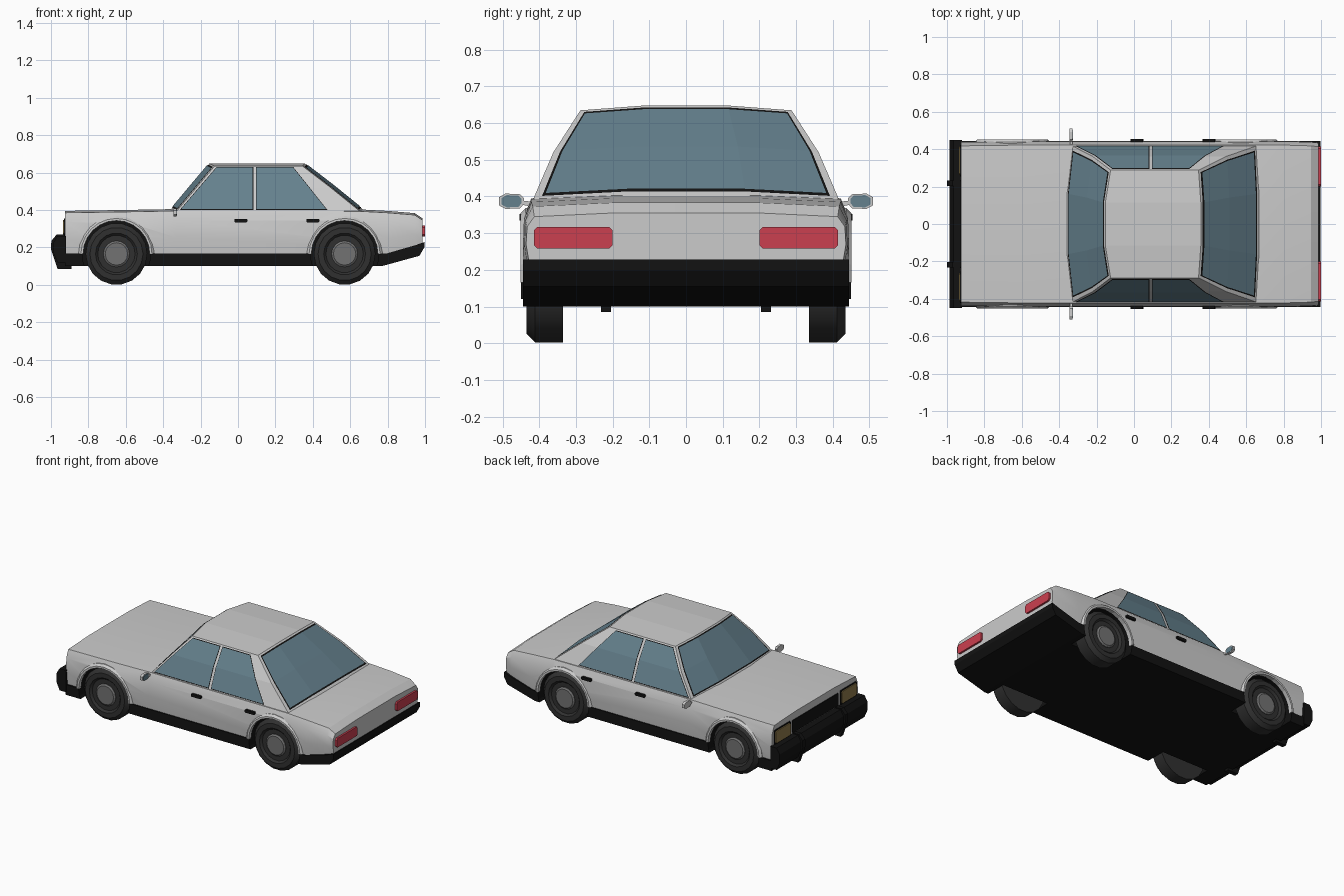
import bpy, bmesh, math
from mathutils import Vector

if "Cube" in bpy.data.objects:
    bpy.data.objects.remove(bpy.data.objects["Cube"])


def material(name, rgb):
    m = bpy.data.materials.new(name)
    m.diffuse_color = (*rgb, 1)
    m.use_nodes = True
    m.node_tree.nodes["Principled BSDF"].inputs["Base Color"].default_value = m.diffuse_color
    return m


BLACK = material("black_trim", (0.006, 0.006, 0.006))
RUBBER = material("rubber", (0.03, 0.03, 0.03))
HUB = material("hub_grey", (0.17, 0.17, 0.17))
GLASS = material("glass", (0.13, 0.22, 0.27))
RED = material("tail_red", (0.6, 0.05, 0.08))
AMBER = material("lamp_amber", (0.28, 0.2, 0.07))


def mesh(name, verts, faces, mat=None, smooth=False, closed=True):
    bm = bmesh.new()
    vs = [bm.verts.new(v) for v in verts]
    for f in faces:
        bm.faces.new([vs[i] for i in f])
    if closed:
        bmesh.ops.recalc_face_normals(bm, faces=bm.faces[:])
    me = bpy.data.meshes.new(name)
    bm.to_mesh(me)
    bm.free()
    ob = bpy.data.objects.new(name, me)
    bpy.context.collection.objects.link(ob)
    if mat:
        me.materials.append(mat)
    if smooth:
        bpy.ops.object.select_all(action='DESELECT')
        ob.select_set(True)
        bpy.context.view_layer.objects.active = ob
        bpy.ops.object.shade_smooth_by_angle(angle=math.radians(25))
    return ob


def loft(name, rings, mat=None, smooth=False, wrap=False):
    """Skin equal-length closed rings; cap the ends unless wrapped."""
    n, k = len(rings[0]), len(rings)
    faces = [(i * n + j, i * n + (j + 1) % n, (i + 1) % k * n + (j + 1) % n, (i + 1) % k * n + j)
             for i in range(k if wrap else k - 1) for j in range(n)]
    if not wrap:
        faces += [tuple(range(n)), tuple(range((k - 1) * n, k * n))]
    return mesh(name, [v for r in rings for v in r], faces, mat, smooth)


def prism(name, pts, axis, a, b, mat=None):
    """Extrude a 2D outline along x (outline y,z) or y (outline x,z)."""
    put = (lambda p, t: (t, p[0], p[1])) if axis == 'x' else (lambda p, t: (p[0], t, p[1]))
    return loft(name, [[put(p, t) for p in pts] for t in (a, b)], mat)


def circle(cx, cz, r, n, start=0.0):
    return [(cx + r * math.cos(start + math.tau * i / n), cz + r * math.sin(start + math.tau * i / n))
            for i in range(n)]


def hexa(y0, y1, z0, z1, c):
    """Rectangle with clipped corners."""
    return [(y0 + c, z0), (y1 - c, z0), (y1, z0 + c), (y1, z1 - c), (y1 - c, z1),
            (y0 + c, z1), (y0, z1 - c), (y0, z0 + c)]


# Lower body: half sections mirrored across the centre line
def section(x, zb, zt, s):
    half = [(0.437, 0), (0.445, 0.38), (0.442, 0.78), (0.422, 1)]
    pts = [(y * s, zb + f * (zt - zb)) for y, f in half] + [(0.2, zt + 0.01)]
    return [(x, y, z) for y, z in pts] + [(x, -y, z) for y, z in reversed(pts)]


body = loft("body", [section(*s) for s in (
    (-0.925, 0.165, 0.385, 0.99), (-0.6, 0.165, 0.39, 1), (-0.33, 0.165, 0.395, 1),
    (0.65, 0.165, 0.393, 1), (0.8, 0.165, 0.385, 1), (0.945, 0.205, 0.373, 0.99),
    (0.987, 0.222, 0.345, 0.98))], None, True)

# Black sill, floor and rear bumper
sill = prism("sill_and_floor", [(-0.925, 0.1), (0.77, 0.1), (0.97, 0.155), (0.996, 0.2),
                                (0.996, 0.228), (0.95, 0.212), (0.79, 0.166), (-0.925, 0.166)],
             'y', -0.444, 0.444, BLACK)

WHEELS = (-0.65, 0.57)
WZ = 0.165
for x in WHEELS:
    for s in (-1, 1):
        # Wheel well cutter
        cut = prism("wheel_well_cutter", circle(x, WZ, 0.183, 24), 'y', s * 0.31, s * 0.5, BLACK)
        cut.hide_render = True
        cut.hide_viewport = True
        for ob in (body, sill):
            m = ob.modifiers.new("wheel_well", 'BOOLEAN')
            m.operation, m.object, m.solver = 'DIFFERENCE', cut, 'EXACT'
            m.material_mode = 'TRANSFER'

        # Tyre with chamfered outer edge, and hub
        prof = [(0.165, 0.335), (0.165, 0.412), (0.142, 0.435), (0.112, 0.435), (0.1, 0.422)]
        loft("tyre", [[(px, s * y, pz) for px, pz in circle(x, WZ, r, 18)] for r, y in prof], RUBBER, True)
        loft("hub", [[(px, s * y, pz) for px, pz in circle(x, WZ, r, 16)]
                     for r, y in ((0.07, 0.415), (0.07, 0.425), (0.06, 0.432))], HUB)

        # Wheel arch lip
        rings = []
        for i in range(13):
            a = math.pi * i / 12
            rings.append([(x + r * math.cos(a), s * y, WZ + r * math.sin(a)) for r, y in
                          ((0.178, 0.425), (0.178, 0.451), (0.19, 0.451), (0.203, 0.438), (0.203, 0.425))])
        loft("wheel_arch", rings)

# Greenhouse: rows of z, half width, front x, rear x
ROWS = ((0.385, 0.42, -0.335, 0.662), (0.52, 0.362, -0.222, 0.495), (0.635, 0.288, -0.125, 0.345))


def row(z):
    a, b = (ROWS[0], ROWS[1]) if z < ROWS[1][0] else (ROWS[1], ROWS[2])
    t = (z - a[0]) / (b[0] - a[0])
    return [p + t * (q - p) for p, q in zip(a, b)]


def end_point(z, u, rear):
    _, w, xf, xr = row(z)
    c = min(1, (1 - abs(u)) / 0.6)
    return Vector(((xr + 0.012 * c) if rear else (xf - 0.028 * c), w * u, z + 0.013 * c))


US = (-1, -0.4, 0.4, 1)
rings = [[end_point(r[0], u, False) for u in US] + [end_point(r[0], u, True) for u in reversed(US)]
         for r in ROWS]
n = 8
faces = [(i * n + j, i * n + (j + 1) % n, (i + 1) * n + (j + 1) % n, (i + 1) * n + j)
         for i in range(2) for j in range(n)]
faces += [tuple(range(n))] + [(16 + j, 17 + j, 22 - j, 23 - j) for j in range(3)]
mesh("cabin", [v for r in rings for v in r], faces)


# Windscreen and rear window, each glass over a slightly larger black seal
def end_glass(name, rear, grow, lift, mat):
    d = Vector((0.62, 0, 0.78) if rear else (-0.75, 0, 0.66)) * lift
    k = 0.93 + grow
    vs = [end_point(z, u * k, rear) + d for z in (0.405 - grow / 3, 0.52, 0.622 + grow / 3)
          for u in (-1, -0.42, 0.42, 1)]
    fs = [(i * 4 + j, i * 4 + j + 1, i * 4 + j + 5, i * 4 + j + 4) for i in range(2) for j in range(3)]
    if not rear:
        fs = [f[::-1] for f in fs]
    mesh(name, vs, fs, mat, closed=False)


for rear, name in ((False, "windscreen"), (True, "rear_window")):
    end_glass(name + "_seal", rear, 0.018, 0.002, BLACK)
    end_glass(name, rear, 0, 0.004, GLASS)


# Side windows: x at bottom and top of the front and rear edges
def side_glass(name, x0, x1, x2, x3, grow, lift, mat):
    zs = (0.402 - grow, 0.52, 0.624 + grow)
    for s in (-1, 1):
        vs = []
        for z in zs:
            t = (z - 0.402) / 0.222
            y = row(z)[1] + lift
            vs += [(x0 + t * (x1 - x0) - grow, s * y, z + lift / 2),
                   (x2 + t * (x3 - x2) + grow, s * y, z + lift / 2)]
        fs = [(0, 1, 3, 2), (2, 3, 5, 4)]
        mesh(name, vs, fs if s < 0 else [f[::-1] for f in fs], mat, closed=False)


for name, xs in (("front_side_window", (-0.305, -0.115, 0.078, 0.078)),
                 ("rear_side_window", (0.1, 0.1, 0.472, 0.295))):
    side_glass(name + "_seal", *xs, 0.004, 0.002, BLACK)
    side_glass(name, *xs, 0, 0.004, GLASS)

# Front bumper and grille
prism("front_bumper", [(-0.92, 0.12), (-0.965, 0.12), (-0.987, 0.17), (-0.987, 0.225), (-0.965, 0.262),
                       (-0.92, 0.262)], 'y', -0.45, 0.45, BLACK)
prism("grille", hexa(-0.235, 0.235, 0.268, 0.348, 0.004), 'x', -0.93, -0.92, BLACK)

for s in (-1, 1):
    # Bumper overriders
    c = s * 0.218
    prism("bumper_overrider", [(-0.89, 0.085), (-0.965, 0.085), (-1, 0.19), (-0.998, 0.235),
                               (-0.97, 0.268), (-0.925, 0.268), (-0.89, 0.12)],
          'y', c - 0.014, c + 0.014, BLACK)

    # Lamps
    def lamp(name, y0, y1, z0, z1, c, xa, xb, mat):
        prism(name, [(s * y, z) for y, z in hexa(y0, y1, z0, z1, c)], 'x', xa, xb, mat)
    lamp("headlamp_frame", 0.255, 0.422, 0.262, 0.354, 0.006, -0.93, -0.92, BLACK)
    lamp("headlamp", 0.263, 0.414, 0.268, 0.347, 0.008, -0.936, -0.925, AMBER)
    lamp("tail_lamp", 0.2, 0.415, 0.258, 0.317, 0.01, 0.975, 0.999, RED)

    # Door handles
    for x in (0.015, 0.4):
        prism("door_handle", hexa(x - 0.035, x + 0.035, 0.334, 0.352, 0.004), 'y',
              s * 0.435, s * 0.454, BLACK)

    # Door mirror: stalk, housing, glass
    prism("mirror_stalk", [(s * y, z) for y, z in ((0.41, 0.37), (0.46, 0.38), (0.46, 0.39), (0.41, 0.385))],
          'x', -0.341, -0.329, None)
    shell = [(0.442, 0.38), (0.452, 0.368), (0.492, 0.366), (0.51, 0.376), (0.51, 0.398),
             (0.492, 0.408), (0.452, 0.406), (0.442, 0.396)]
    prism("mirror_housing", [(s * y, z) for y, z in shell], 'x', -0.345, -0.328, None)
    prism("mirror_glass", [(s * (0.476 + (y - 0.476) * 0.8), 0.387 + (z - 0.387) * 0.8) for y, z in shell],
          'x', -0.33, -0.326, GLASS)
